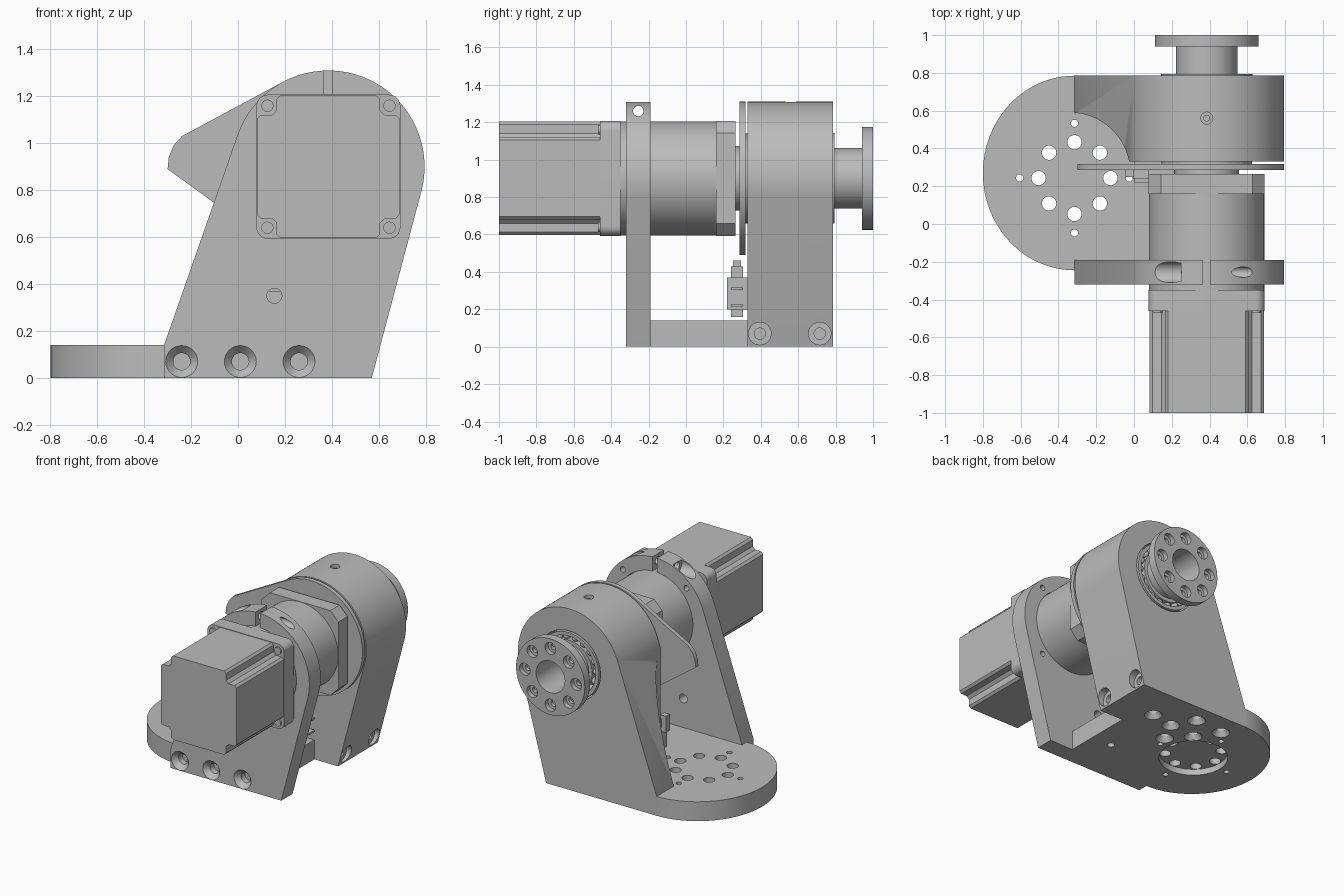
import bpy, bmesh
from math import sin, cos, pi
from mathutils import Vector
from mathutils.geometry import convex_hull_2d

if "Cube" in bpy.data.objects:
    bpy.data.objects.remove(bpy.data.objects["Cube"])

grey = bpy.data.materials.new("machined grey")
grey.use_nodes = True
grey.diffuse_color = (0.5, 0.5, 0.5, 1)
grey.node_tree.nodes["Principled BSDF"].inputs["Base Color"].default_value = (0.5, 0.5, 0.5, 1)

AX, AZ = 0.385, 0.90          # drive axis
HUB = (AX, AZ)
PIVOT = (-0.315, 0.243)       # turntable bolt pattern centre
parts = []


def finish(name, bm):
    me = bpy.data.meshes.new(name)
    bmesh.ops.recalc_face_normals(bm, faces=bm.faces)
    bm.to_mesh(me)
    bm.free()
    me.materials.append(grey)
    ob = bpy.data.objects.new(name, me)
    bpy.context.scene.collection.objects.link(ob)
    parts.append(ob)
    return ob


def place(axis, t, p):
    u, v = p
    return {"x": (t, u, v), "y": (u, t, v), "z": (u, v, t)}[axis]


def loft(name, axis, rings):
    """Skin equal-count 2D outlines placed at distances along an axis."""
    bm = bmesh.new()
    loops = [[bm.verts.new(place(axis, t, p)) for p in pts] for t, pts in rings]
    n = len(loops[0])
    for a, b in zip(loops, loops[1:]):
        for i in range(n):
            j = (i + 1) % n
            bm.faces.new((a[i], a[j], b[j], b[i]))
    bm.faces.new(loops[0])
    bm.faces.new(loops[-1])
    return finish(name, bm)


def prism(name, axis, a, b, pts):
    return loft(name, axis, [(a, pts), (b, pts)])


def circle(c, r, n=96):
    return [(c[0] + r * cos(2 * pi * i / n), c[1] + r * sin(2 * pi * i / n)) for i in range(n)]


def turned(name, axis, c, steps, n=64):
    return loft(name, axis, [(t, circle(c, r, n)) for t, r in steps])


def rect(u0, u1, v0, v1):
    return [(u0, v0), (u1, v0), (u1, v1), (u0, v1)]


def hull(pts):
    return [pts[i] for i in convex_hull_2d([Vector(p) for p in pts])]


def around(c, r, n, start=0.0):
    return [(c[0] + r * cos(start + 2 * pi * i / n), c[1] + r * sin(start + 2 * pi * i / n)) for i in range(n)]


def rounded_square(h, r, n):
    pts = []
    for q, (sx, sz) in enumerate([(1, 1), (-1, 1), (-1, -1), (1, -1)]):
        for i in range(n + 1):
            a = pi / 2 * (q + i / n)
            pts.append((AX + sx * (h - r) + r * cos(a), AZ + sz * (h - r) + r * sin(a)))
    return pts


def cut(ob, cutters):
    for c in cutters:
        m = ob.modifiers.new("cut", "BOOLEAN")
        m.operation = "DIFFERENCE"
        m.solver = "EXACT"
        m.object = c
    bpy.context.view_layer.update()
    me = bpy.data.meshes.new_from_object(ob.evaluated_get(bpy.context.evaluated_depsgraph_get()))
    ob.modifiers.clear()
    ob.data = me


def discard(cutters):
    for c in cutters:
        parts.remove(c)
        bpy.data.objects.remove(c)


def hole(axis, c, a, b, r, n=24):
    return turned("cutter", axis, c, [(a, r), (b, r)], n)


def countersink(axis, c, face, d, r=0.068):
    """Conical hole entering at a face along direction d."""
    return turned("cutter", axis, c, [(face - 0.01 * d, r), (face, r), (face + 0.035 * d, 0.036),
                                      (face + 0.08 * d, 0.036)], 32)


# Upright outline shared by the clamp plate and the bearing housing
upright = hull(circle(HUB, 0.41, 128) + [(-0.315, 0), (-0.315, 0.14), (0.57, 0)])

# Front clamp plate with motor bore, split, pinch screw and mounting holes
clamp = prism("clamp_plate", "y", -0.32, -0.19, upright)
cuts = [hole("y", HUB, -0.5, 0, 0.307, 96),
        prism("cutter", "y", -0.5, 0, rect(0.365, 0.402, 1.1, 1.4)),
        hole("x", (-0.255, 1.26), 0.1, 0.8, 0.028),
        hole("x", (-0.255, 1.26), -0.1, 0.25, 0.055),
        hole("y", (0.155, 0.35), -0.5, 0, 0.032)]
cuts += [countersink("y", (x, 0.07), -0.32, 1) for x in (-0.24, 0.01, 0.26)]
cuts += [hole("y", p, -0.24, 0, 0.02) for p in around(HUB, 0.36, 4, pi / 4)]
cut(clamp, cuts)
discard(cuts)

# Base plate and rear bearing housing share the underside machining
foot = [(-0.315 + 0.485 * cos(a), 0.27 + 0.515 * sin(a))
        for a in [pi / 2 + pi * i / 48 for i in range(49)]]
foot += [(-0.315, -0.19), (0.38, -0.19), (0.38, 0.34), (-0.315, 0.34)]
base = prism("base_plate", "z", 0, 0.14, foot)
housing = prism("bearing_housing", "y", 0.33, 0.785, upright)

under = [hole("z", PIVOT, -0.1, 0.045, 0.23, 64)]
under += [hole("z", p, -0.1, 0.2, 0.038) for p in around(PIVOT, 0.19, 8)]
under += [hole("z", p, -0.1, 0.2, 0.019) for p in around(PIVOT, 0.29, 4)]
under += [countersink("z", p, 0, 1, 0.06) for p in
          ((0.26, 0.51), (0.08, 0.48), (-0.01, 0.64), (0.0, 0.32), (-0.13, 0.46), (-0.24, 0.62))]
under.append(hole("z", (0.22, 0.02), -0.1, 0.05, 0.025))
cut(base, under)
bores = [hole("y", HUB, 0.68, 0.9, 0.25, 96),
         hole("z", (-0.34, 0.27), 0.14, 1.2, 0.32, 96),
         hole("z", (AX, 0.56), 1.24, 1.4, 0.032)]
for y in (0.395, 0.715):
    bores += [hole("x", (y, 0.07), 0.55, 0.7, 0.06, 32), hole("x", (y, 0.07), 0.48, 0.6, 0.03)]
cut(housing, under + bores)
discard(under + bores)
turned("set_screw", "z", (AX, 0.56), [(1.23, 0.018), (1.29, 0.018)], 16)

# Motor: notched body, square flange and corner screws
h, n = 0.303, 0.22
body = []
for sx, sz in ((1, 1), (-1, 1), (-1, -1), (1, -1)):
    corner = [(h, n - 0.015), (h - 0.015, n), (n + 0.02, n), (n, n + 0.02), (n, h - 0.015), (n - 0.015, h)]
    if sx * sz < 0:
        corner.reverse()
    body += [(AX + sx * u, AZ + sz * v) for u, v in corner]
prism("motor_body", "y", -1.0, -0.455, body)
prism("motor_flange", "y", -0.46, -0.35, rounded_square(0.307, 0.05, 8))
for p in around(HUB, 0.26 * 2 ** 0.5, 4, pi / 4):
    turned("motor_screw", "y", p, [(-0.47, 0.026), (-0.45, 0.026)], 24)

# Gearbox with square output flange and shaft collar
turned("gearbox", "y", HUB, [(-0.36, 0.305), (0.17, 0.305)], 96)
prism("gearbox_flange", "y", 0.16, 0.265, rounded_square(0.307, 0.065, 1))
turned("shaft_collar", "y", HUB, [(0.26, 0.172), (0.29, 0.172)])

# Limit flag: round plate with a pointed arm
flag = hull(circle(HUB, 0.41, 128) + [(-0.3, 0.89), (-0.295, 0.94), (-0.275, 0.99), (-0.24, 1.03)])
prism("limit_flag", "y", 0.287, 0.318, flag)
turned("front_spacer", "y", HUB, [(0.31, 0.24), (0.335, 0.24)])

# Rear bearing: outer and inner races with balls between
for name, outer, inner in (("outer_race", 0.242, 0.216), ("inner_race", 0.188, 0.15)):
    race = turned(name, "y", HUB, [(0.68, outer), (0.793, outer)])
    bore = [hole("y", HUB, 0.6, 0.9, inner, 64)]
    cut(race, bore)
    discard(bore)
bm = bmesh.new()
for x, z in around(HUB, 0.202, 18):
    res = bmesh.ops.create_icosphere(bm, subdivisions=2, radius=0.026)
    bmesh.ops.translate(bm, verts=res["verts"], vec=(x, 0.76, z))
finish("bearing_balls", bm)

# Output hub: shaft and flange with a bore and bolt ring
hub = turned("output_hub", "y", HUB, [(0.66, 0.162), (0.94, 0.162), (0.94, 0.275), (1.0, 0.275)], 96)
cuts = [hole("y", HUB, 0.7, 1.1, 0.115, 64)]
for p in around(HUB, 0.205, 8):
    cuts += [hole("y", p, 0.965, 1.1, 0.043), hole("y", p, 0.9, 1.1, 0.022)]
cut(hub, cuts)
discard(cuts)

# Limit sensor with fork posts and contact pins
prism("sensor_body", "z", 0.2, 0.37, rect(0.0, 0.25, 0.22, 0.33))
prism("sensor_foot", "z", 0.16, 0.2, rect(0.02, 0.23, 0.24, 0.305))
prism("sensor_neck", "z", 0.37, 0.43, rect(-0.01, 0.08, 0.24, 0.305))
prism("sensor_post", "z", 0.34, 0.46, rect(-0.045, 0.0, 0.25, 0.295))
for z in (0.22, 0.31):
    prism("sensor_pin", "z", z - 0.007, z + 0.007, rect(0.25, 0.4, 0.24, 0.305))

# Smooth round surfaces, keep machined edges crisp
bpy.ops.object.select_all(action="DESELECT")
for ob in parts:
    ob.select_set(True)
bpy.context.view_layer.objects.active = parts[0]
bpy.ops.object.shade_smooth_by_angle(angle=0.5)
